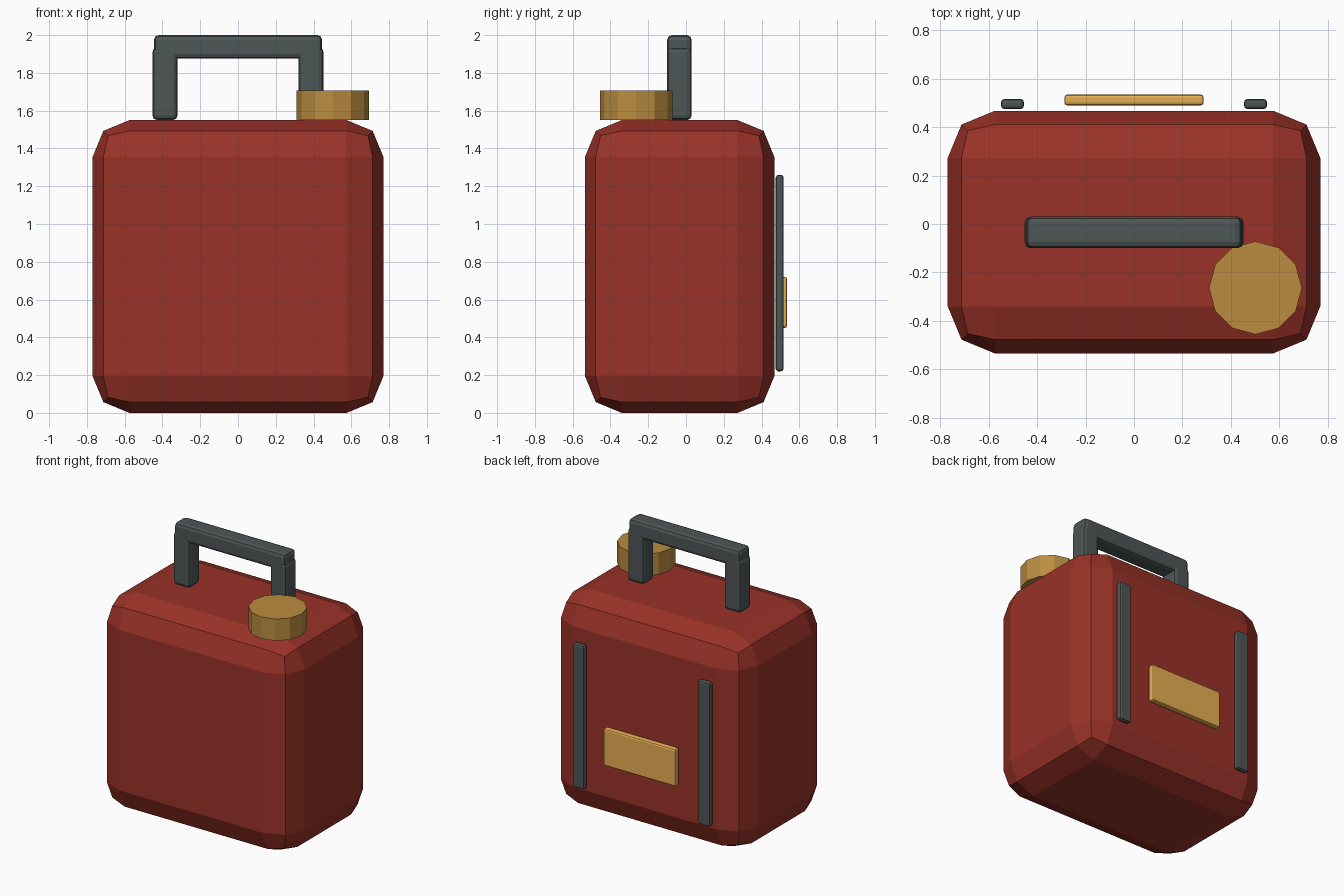
import bpy
import bmesh
from mathutils import Matrix, Vector

cube = bpy.data.objects.get("Cube")
if cube:
    bpy.data.objects.remove(cube, do_unlink=True)


def material(name, rgb):
    m = bpy.data.materials.new(name)
    m.use_nodes = True
    m.diffuse_color = (*rgb, 1)
    m.node_tree.nodes["Principled BSDF"].inputs["Base Color"].default_value = (*rgb, 1)
    return m


red = material("dark red paint", (0.32, 0.032, 0.021))
grey = material("dark grey rubber", (0.076, 0.092, 0.092))
brass = material("aged brass", (0.50, 0.265, 0.052))
amber = material("amber label", (0.84, 0.45, 0.09))


def finish(name, bm, mat):
    mesh = bpy.data.meshes.new(name)
    bmesh.ops.recalc_face_normals(bm, faces=bm.faces)
    bm.to_mesh(mesh)
    bm.free()
    mesh.materials.append(mat)
    obj = bpy.data.objects.new(name, mesh)
    bpy.context.collection.objects.link(obj)
    return obj


def rounded_box(name, low, high, bevel, mat):
    """Box between two corners, with a two-step chamfer on every edge."""
    low, high = Vector(low), Vector(high)
    bm = bmesh.new()
    size = Matrix.Diagonal((*(high - low), 1))
    bmesh.ops.create_cube(bm, size=1, matrix=Matrix.Translation((low + high) / 2) @ size)
    obj = finish(name, bm, mat)
    mod = obj.modifiers.new("Bevel", 'BEVEL')
    mod.width = bevel
    mod.segments = 2
    mod.limit_method = 'NONE'
    return obj


# Main can
rounded_box("can_body", (-0.77, -0.535, 0), (0.77, 0.468, 1.55), 0.195, red)

# Carrying handle
rounded_box("handle_bar", (-0.445, -0.1, 1.875), (0.445, 0.03, 2.0), 0.025, grey)

# Handle posts and back straps, one on each side
for side, sign in (("left", 1), ("right", -1)):
    xs = sorted((sign * 0.32, sign * 0.453))
    rounded_box(side + "_handle_post", (xs[0], -0.1, 1.55), (xs[1], 0.03, 1.935), 0.025, grey)
    xs = sorted((sign * 0.455, sign * 0.55))
    rounded_box(side + "_back_strap", (xs[0], 0.475, 0.22), (xs[1], 0.517, 1.26), 0.014, grey)

# Back label plate
rounded_box("label_plate", (-0.288, 0.49, 0.45), (0.288, 0.535, 0.72), 0.012, amber)

# Filler cap
bm = bmesh.new()
bmesh.ops.create_cone(bm, cap_ends=True, segments=12, radius1=0.192, radius2=0.192,
                      depth=0.157, matrix=Matrix.Translation((0.502, -0.264, 1.628)))
finish("filler_cap", bm, brass)
